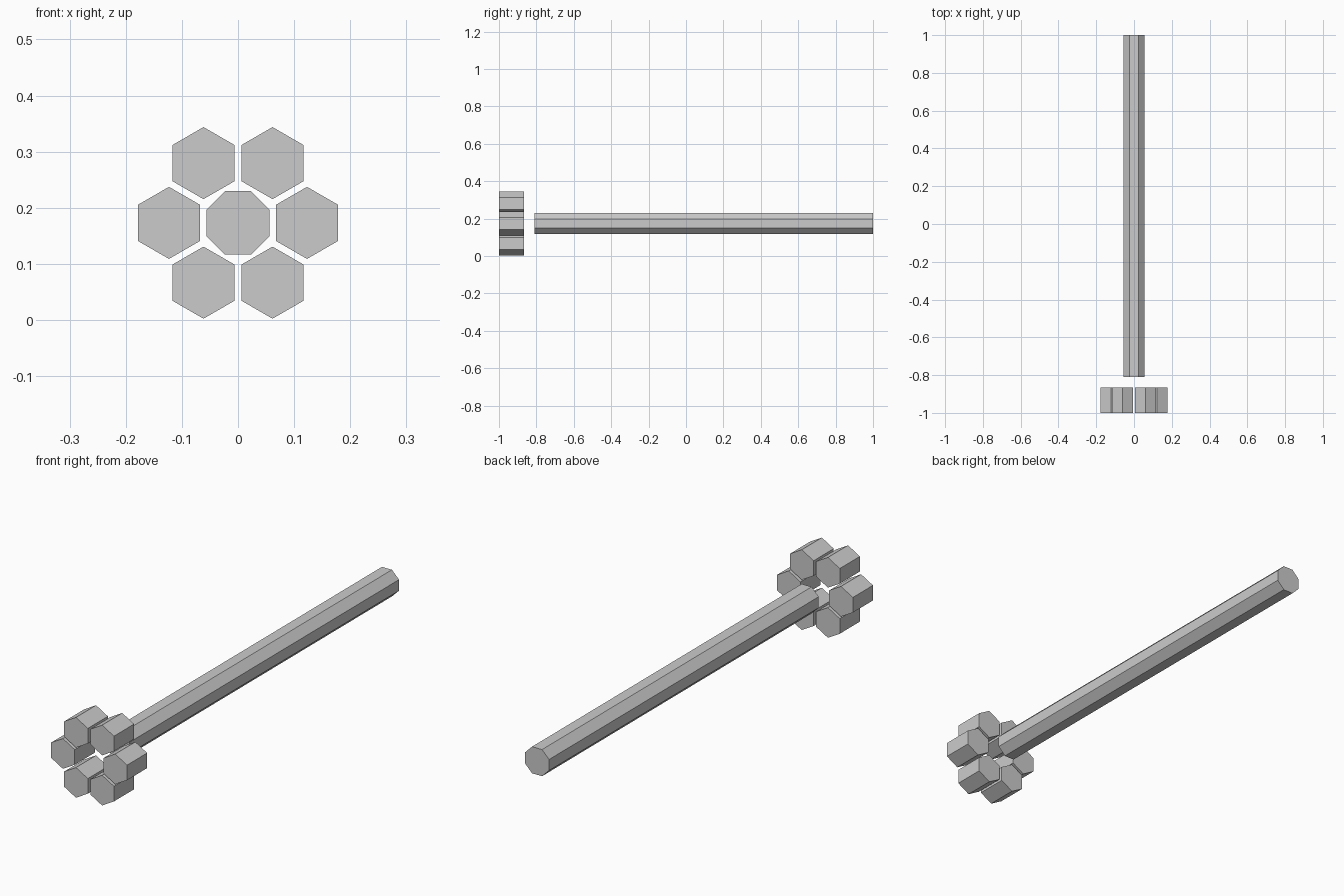
import bpy, bmesh, math

if "Cube" in bpy.data.objects:
    bpy.data.objects.remove(bpy.data.objects["Cube"])

AXIS_Z = 0.173     # height of the shared centre line


def prism(name, sides, radius, x, z, y0, y1, phase):
    """Closed regular prism running along y."""
    bm = bmesh.new()
    rings = []
    for y in (y0, y1):
        rings.append([bm.verts.new((x + radius * math.cos(phase + 2 * math.pi * i / sides), y,
                                    z + radius * math.sin(phase + 2 * math.pi * i / sides)))
                      for i in range(sides)])
    front, back = rings
    bm.faces.new(front)
    bm.faces.new(back[::-1])
    for i in range(sides):
        j = (i + 1) % sides
        bm.faces.new((front[i], back[i], back[j], front[j]))
    bmesh.ops.recalc_face_normals(bm, faces=bm.faces)
    mesh = bpy.data.meshes.new(name)
    bm.to_mesh(mesh)
    bm.free()
    obj = bpy.data.objects.new(name, mesh)
    bpy.context.collection.objects.link(obj)
    return obj


# Long octagonal shaft
prism("shaft", 8, 0.0612, 0, AXIS_Z, -0.81, 1.0, math.pi / 8)

# Ring of six hexagonal barrels in front of the shaft
for k in range(6):
    a = k * math.pi / 3
    prism(f"hex_barrel_{k + 1}", 6, 0.0642,
          0.123 * math.cos(a), AXIS_Z + 0.123 * math.sin(a), -1.0, -0.865, math.pi / 6)
